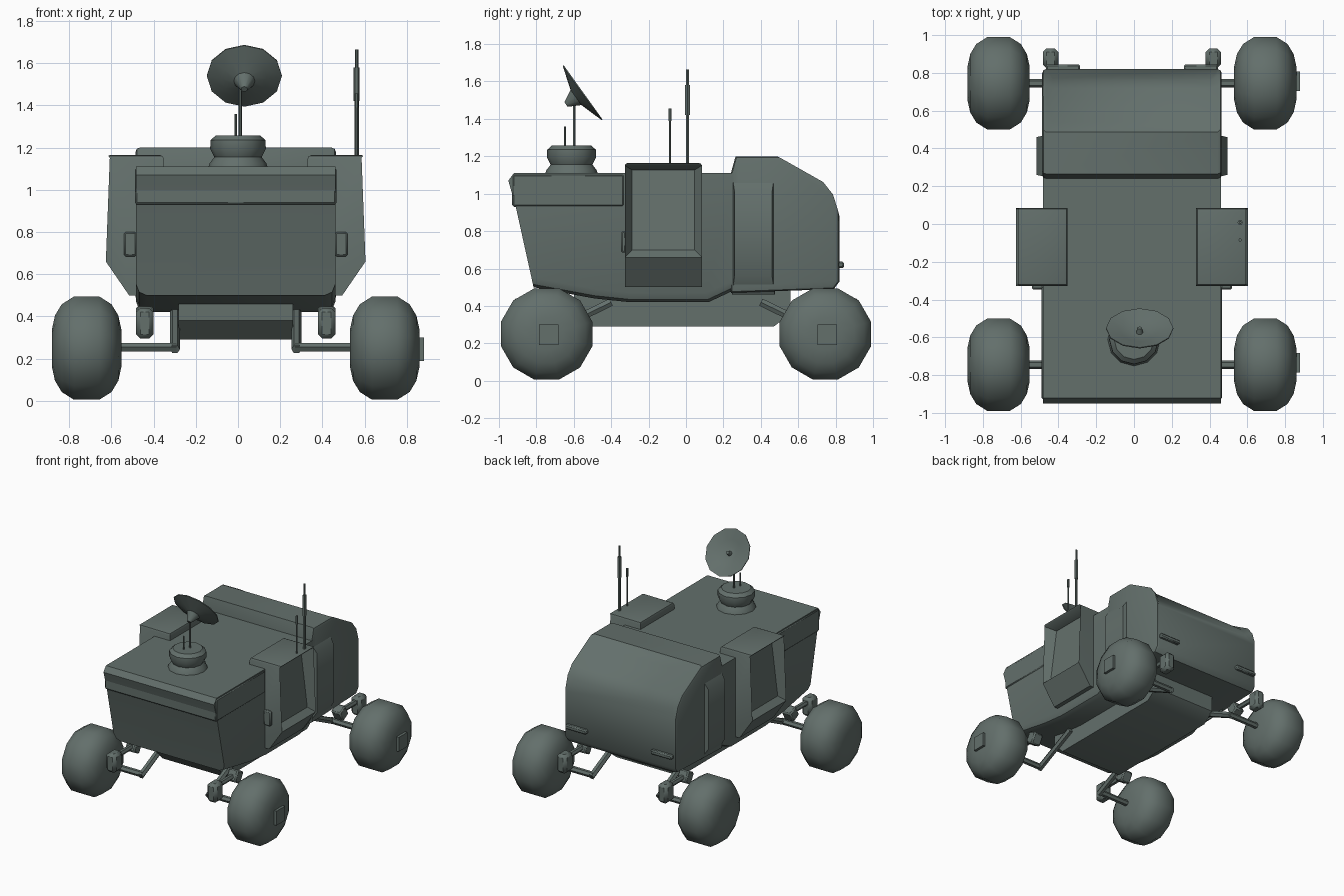
import bpy, bmesh, math
from mathutils import Vector, Matrix

if "Cube" in bpy.data.objects:
    bpy.data.objects.remove(bpy.data.objects["Cube"])

C = -0.011  # centre plane of the vehicle
mat = bpy.data.materials.new("dark grey green")
mat.diffuse_color = (0.125, 0.16, 0.148, 1)
mat.use_nodes = True
mat.node_tree.nodes["Principled BSDF"].inputs["Base Color"].default_value = mat.diffuse_color


def finish(name, bm, angle=40):
    bmesh.ops.recalc_face_normals(bm, faces=bm.faces)
    me = bpy.data.meshes.new(name)
    bm.to_mesh(me)
    bm.free()
    me.materials.append(mat)
    ob = bpy.data.objects.new(name, me)
    bpy.context.collection.objects.link(ob)
    bpy.ops.object.select_all(action='DESELECT')
    ob.select_set(True)
    bpy.context.view_layer.objects.active = ob
    bpy.ops.object.shade_smooth_by_angle(angle=math.radians(angle))
    return ob


def prism(points, axis, a, b):
    """Extrude a closed profile along x (points are y,z) or y (points are x,z)."""
    bm = bmesh.new()
    def put(p, t):
        return (t, p[0], p[1]) if axis == 'x' else (p[0], t, p[1])
    rings = [[bm.verts.new(put(p, t)) for p in points] for t in (a, b)]
    n = len(points)
    for i in range(n):
        j = (i + 1) % n
        bm.faces.new((rings[0][i], rings[0][j], rings[1][j], rings[1][i]))
    for r in rings:
        bm.faces.new(r)
    bmesh.ops.recalc_face_normals(bm, faces=bm.faces)
    return bm


def bevel(bm, rule, width, segments=2):
    edges = [e for e in bm.edges if rule(e)]
    bmesh.ops.bevel(bm, geom=edges, offset=width, segments=segments,
                    profile=0.5, affect='EDGES')


def mid(e):
    return (e.verts[0].co + e.verts[1].co) / 2


def box(name, lo, hi, width=0.0, rot=None):
    bm = bmesh.new()
    lo, hi = Vector(lo), Vector(hi)
    m = Matrix.Translation((lo + hi) / 2)
    if rot:
        m = m @ Matrix.Rotation(rot, 4, 'X')
    bmesh.ops.create_cube(bm, size=1, matrix=m @ Matrix.Diagonal((*(hi - lo), 1)))
    if width:
        bevel(bm, lambda e: True, width, 1)
    return finish(name, bm)


def lathe(name, rings, sides, matrix, angle=40):
    """Revolve (radius, height) rings round local z; zero radius closes the end."""
    bm = bmesh.new()
    loops = []
    for r, h in rings:
        if r == 0:
            loops.append([bm.verts.new((0, 0, h))])
        else:
            loops.append([bm.verts.new((r * math.cos(2 * math.pi * k / sides),
                                        r * math.sin(2 * math.pi * k / sides), h))
                          for k in range(sides)])
    for p, q in zip(loops, loops[1:]):
        for k in range(sides):
            j = (k + 1) % sides
            vs = [p[k % len(p)], p[j % len(p)], q[j % len(q)], q[k % len(q)]]
            bm.faces.new(list(dict.fromkeys(vs)))
    bm.transform(matrix)
    return finish(name, bm, angle)


def rod(name, a, b, r, sides=6):
    a, b = Vector(a), Vector(b)
    d = b - a
    m = Matrix.Translation(a) @ d.to_track_quat('Z', 'Y').to_matrix().to_4x4()
    lathe(name, [(0, 0), (r, 0), (r, d.length), (0, d.length)], sides, m)


# main hull
hull = [(-0.92, 1.11), (-0.95, 1.07), (-0.91, 0.93), (-0.815, 0.50), (-0.49, 0.44),
        (-0.3, 0.42), (0.12, 0.42), (0.27, 0.49), (0.27, 1.11)]
bm = prism(hull, 'x', C - 0.472, C + 0.472)
bevel(bm, lambda e: abs(mid(e).x - C) > 0.4 and mid(e).z < 0.48, 0.05)
finish("hull", bm)
box("hull_top_lip", (C - 0.478, -0.93, 0.93), (C + 0.478, -0.33, 1.105), 0.01)

# cabin with recessed windscreen
cabin = [(0.24, 1.11), (0.265, 1.2), (0.51, 1.2), (0.74, 1.07), (0.795, 1.0), (0.82, 0.92),
         (0.82, 0.53), (0.79, 0.49), (0.24, 0.47)]
bm = prism(cabin, 'x', C - 0.475, C + 0.475)
screen = [f for f in bm.faces if abs(f.normal.x) < 0.1 and f.normal.y > 0.3
          and f.calc_center_median().z > 0.95]
bmesh.ops.inset_region(bm, faces=screen, thickness=0.055, depth=-0.035, use_even_offset=True)
bevel(bm, lambda e: abs(abs(mid(e).x - C) - 0.475) < 0.001 and len(e.link_faces) == 2
      and e.calc_face_angle(0) > 1.0, 0.022)
finish("cabin", bm)

# raised collar round the cabin sides
for s in (-1, 1):
    bm = prism([(0.245, 0.46), (0.475, 0.46), (0.475, 1.11), (0.245, 1.11)], 'x',
               C + s * 0.44, C + s * 0.505)
    for v in bm.verts:  # lean in at the top and bottom
        if abs(v.co.x - C) > 0.5:
            v.co.z += 0.10 * (1 if v.co.z < 0.8 else -1)
            v.co.y += 0.015 * (1 if v.co.y < 0.3 else -1)
    finish("cabin_collar", bm)
    # tail lamps
    x0, x1 = sorted((C + s * 0.275, C + s * 0.455))
    box("tail_lamp", (x0, 0.81, 0.603), (x1, 0.845, 0.637), 0.008)

# chassis box
bm = prism([(-0.60, 0.46), (-0.60, 0.38), (-0.51, 0.29), (0.47, 0.29), (0.56, 0.36),
            (0.56, 0.50)], 'x', C - 0.272, C + 0.272)
finish("chassis", bm)

# side pods with recessed outer panel
for s in (-1, 1):
    prof = [(C + s * x, z) for x, z in
            ((0.34, 1.165), (0.615, 1.165), (0.615, 0.66), (0.505, 0.50), (0.34, 0.50))]
    bm = prism(prof, 'y', -0.327, 0.085)
    outer = [f for f in bm.faces if f.normal.x * s > 0.95]
    bmesh.ops.inset_region(bm, faces=outer, thickness=0.055, depth=0)
    for v in outer[0].verts:  # sink the panel, deepest near the top
        v.co.x -= s * (0.10 if v.co.z > 0.9 else 0.045)
    bevel(bm, lambda e: abs(mid(e).x - C) < 0.62 and mid(e).z > 1.16, 0.02)
    finish("side_pod", bm)
    x0, x1 = sorted((C + s * 0.47, C + s * 0.53))
    box("pod_latch", (x0, -0.347, 0.685), (x1, -0.32, 0.80), 0.008)

# wheels, axles, suspension arms and dampers
tyre = [(0, -0.165), (0.09, -0.165), (0.16, -0.15), (0.215, -0.118), (0.253, -0.06),
        (0.253, 0.06), (0.215, 0.118), (0.16, 0.15), (0.09, 0.165), (0, 0.165)]
for s in (-1, 1):
    for e in (-1, 1):
        y = e * 0.745
        m = (Matrix.Translation((C + s * 0.706, y, 0.25))
             @ Matrix.Rotation(math.pi / 2, 4, 'Y') @ Matrix.Rotation(0.26, 4, 'Z'))
        lathe("wheel", tyre, 12, m, 60)
        rod("axle", (C + s * 0.60, y, 0.255), (C + s * 0.28, y, 0.255), 0.023)
        rod("suspension_arm", (C + s * 0.288, y + e * 0.015, 0.245),
            (C + s * 0.288, e * 0.40, 0.42), 0.024)
        xa, xb = sorted((C + s * 0.39, C + s * 0.472))
        ya, yb = sorted((e * 0.825, e * 0.93))
        box("damper", (xa, ya, 0.295), (xb, yb, 0.44), 0.02)
        ya, yb = sorted((e * 0.60, e * 0.68))
        box("damper_mount", (xa, ya, 0.35), (xb, yb, 0.44), 0.01, rot=e * 0.5)
        rod("damper_link", (C + s * 0.43, e * 0.87, 0.40), (C + s * 0.43, e * 0.64, 0.40), 0.02)
        if s > 0:
            yc = y + 0.01
            box("wheel_hub", (0.82, yc - 0.052, 0.19), (0.88, yc + 0.052, 0.30))

# turret and dish
lathe("turret", [(0, 1.10), (0.142, 1.10), (0.135, 1.125), (0.112, 1.155), (0.132, 1.195),
                 (0.130, 1.235), (0.105, 1.258), (0, 1.258)], 12,
      Matrix.Translation((0, -0.612, 0)))
rod("dish_post", (0.01, -0.597, 1.25), (0.01, -0.597, 1.51), 0.008)
rod("short_post", (-0.01, -0.648, 1.25), (-0.01, -0.648, 1.36), 0.006)
aim = Vector((0, 0.81, 0.58)).to_track_quat('Z', 'Y').to_matrix().to_4x4()
lathe("dish", [(0, -0.10), (0.015, -0.10), (0.05, -0.035), (0.11, -0.016), (0.178, 0.006),
               (0.178, 0.012), (0.10, -0.006), (0.05, -0.02), (0.018, -0.018),
               (0.012, 0.012), (0, 0.012)], 12,
      Matrix.Translation((0.03, -0.56, 1.535)) @ aim)

# antennas on the right pod
rod("tall_antenna", (0.562, 0.008, 1.15), (0.562, 0.008, 1.43), 0.010)
rod("tall_antenna_sleeve", (0.562, 0.008, 1.42), (0.562, 0.008, 1.58), 0.014)
rod("tall_antenna_tip", (0.562, 0.008, 1.57), (0.562, 0.008, 1.665), 0.008)
rod("short_antenna", (0.562, -0.085, 1.15), (0.562, -0.085, 1.40), 0.006)
rod("short_antenna_tip", (0.562, -0.085, 1.39), (0.562, -0.085, 1.455), 0.009)
